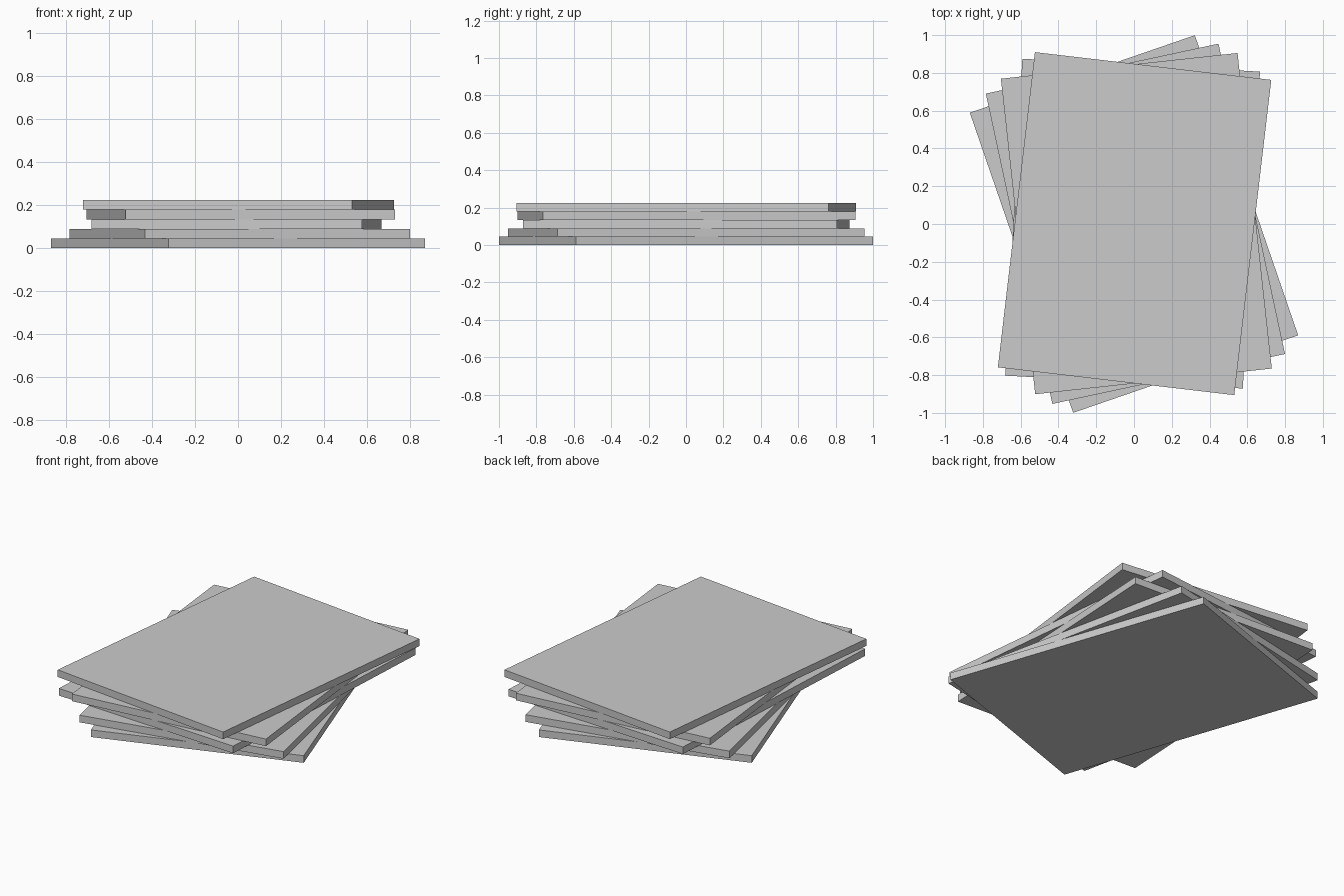
import bpy
from math import radians

if "Cube" in bpy.data.objects:
    bpy.data.objects.remove(bpy.data.objects["Cube"])

# Stack of identical flat boards, each twisted a little
WIDTH, LENGTH, THICK = 1.26, 1.68, 0.0447

# x offset, y offset, twist in degrees, from bottom to top
LAYERS = [
    (0.0, 0.0, 19.0),
    (0.0075, 0.001, 12.1),
    (-0.0075, 0.002, -3.1),
    (0.0125, 0.002, 6.2),
    (0.003, 0.002, -6.7),
]


def add_board(index, x, y, twist):
    bpy.ops.mesh.primitive_cube_add(
        size=1,
        location=(x, y, (index + 0.5) * THICK),
        rotation=(0, 0, radians(twist)),
    )
    board = bpy.context.object
    board.name = f"board_{index + 1}"
    board.scale = (WIDTH, LENGTH, THICK)


for i, layer in enumerate(LAYERS):
    add_board(i, *layer)
